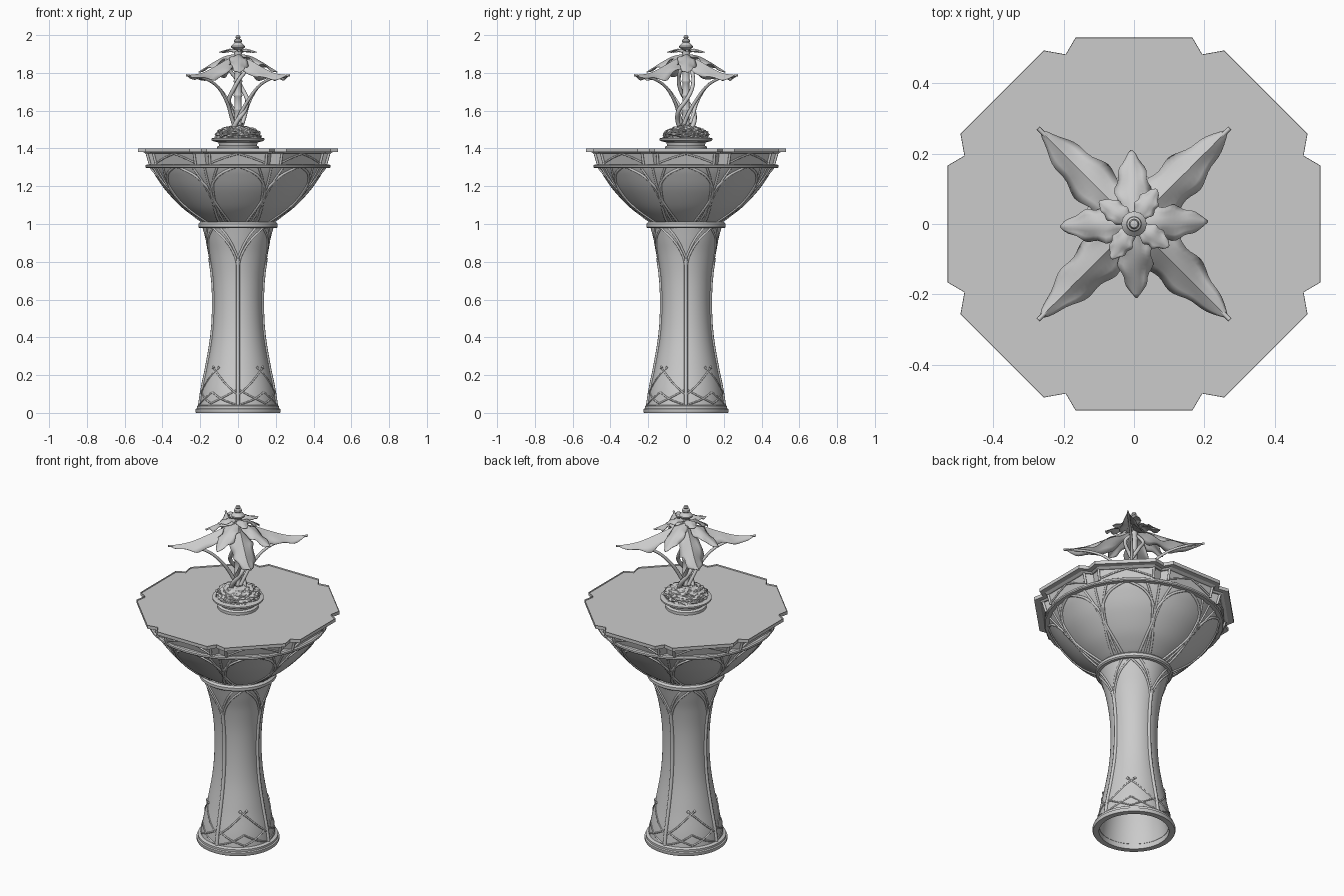
import bpy
import bmesh
import math
import random
from math import sin, cos, pi, radians
from mathutils import Vector, noise

random.seed(4)
if "Cube" in bpy.data.objects:
    bpy.data.objects.remove(bpy.data.objects["Cube"])

stone = bpy.data.materials.new("pale_grey_stone")
stone.use_nodes = True
GREY = (0.6, 0.6, 0.6, 1)
stone.diffuse_color = GREY
stone.node_tree.nodes["Principled BSDF"].inputs["Base Color"].default_value = GREY


# ---------- helpers ----------
def finish(name, bm, angle=35):
    mesh = bpy.data.meshes.new(name)
    bm.to_mesh(mesh)
    bm.free()
    mesh.materials.append(stone)
    obj = bpy.data.objects.new(name, mesh)
    bpy.context.collection.objects.link(obj)
    bpy.ops.object.select_all(action="DESELECT")
    obj.select_set(True)
    bpy.context.view_layer.objects.active = obj
    bpy.ops.object.shade_smooth_by_angle(angle=radians(angle))
    return obj


def smooth(points, steps=6):
    """Catmull-Rom curve through the points."""
    pts = [Vector(p) for p in points]
    pts = [2 * pts[0] - pts[1]] + pts + [2 * pts[-1] - pts[-2]]
    out = []
    for a, b, c, d in zip(pts, pts[1:], pts[2:], pts[3:]):
        for i in range(steps):
            t = i / steps
            out.append(0.5 * (2 * b + (c - a) * t + (2 * a - 5 * b + 4 * c - d) * t * t
                              + (3 * b - a - 3 * c + d) * t ** 3))
    return out + [pts[-2]]


def radius_at(profile, z):
    for (r0, z0), (r1, z1) in zip(profile, profile[1:]):
        if z <= z1:
            return r0 + (r1 - r0) * max(0, (z - z0) / (z1 - z0))
    return profile[-1][0]


def revolve(name, profile, closed=False, sides=64):
    bm = bmesh.new()
    vs = [bm.verts.new((r, 0, z)) for r, z in profile]
    es = [bm.edges.new(p) for p in zip(vs, vs[1:])]
    if closed:
        es.append(bm.edges.new((vs[-1], vs[0])))
    bmesh.ops.spin(bm, geom=vs + es, cent=(0, 0, 0), axis=(0, 0, 1), angle=2 * pi, steps=sides)
    bmesh.ops.remove_doubles(bm, verts=bm.verts, dist=0.0001)
    bmesh.ops.recalc_face_normals(bm, faces=bm.faces)
    return finish(name, bm)


def tubes(name, paths, thick, taper=1.0):
    curve = bpy.data.curves.new(name, "CURVE")
    curve.dimensions = "3D"
    curve.bevel_depth = thick
    curve.bevel_resolution = 2
    curve.use_fill_caps = True
    for path in paths:
        spline = curve.splines.new("POLY")
        spline.points.add(len(path) - 1)
        for i, p in enumerate(path):
            spline.points[i].co = (*p, 1)
            spline.points[i].radius = 1 + (taper - 1) * i / (len(path) - 1)
        spline.use_smooth = True
    curve.materials.append(stone)
    obj = bpy.data.objects.new(name, curve)
    bpy.context.collection.objects.link(obj)
    return obj


def on_surface(profile, keys):
    """Path over a round surface from (degrees, height) keys."""
    return [(radius_at(profile, z) * cos(radians(a)), radius_at(profile, z) * sin(radians(a)), z)
            for a, z in smooth(keys)]


def mirrored(profile, keys, count, start=0):
    """Left and right copies of a path, repeated around the axis."""
    return [on_surface(profile, [(start + 360 * k / count + s * a, z) for a, z in keys])
            for k in range(count) for s in (1, -1)]


def leaf(name, degrees, midrib, half_width, droop, wave):
    """Folded leaf along a (radius, height) midrib."""
    bm = bmesh.new()
    spine = smooth(midrib, 6)
    cols = (-1, -0.66, -0.33, 0, 0.33, 0.66, 1)
    a = radians(degrees)
    rows = []
    for i, (r, z) in enumerate(spine):
        t = i / (len(spine) - 1)
        w = half_width * (sin(pi * t ** 0.85) ** 0.8 if 0 < t < 1 else 0) + 0.003
        w *= 1 + 0.1 * sin(t * 22 + degrees)
        row = []
        for c in cols:
            y = c * w
            h = z - droop * abs(y) + wave * c * c * sin(t * 15 + c * 2) * w
            row.append(bm.verts.new((r * cos(a) - y * sin(a), r * sin(a) + y * cos(a), h)))
        rows.append(row)
    for lo, hi in zip(rows, rows[1:]):
        for j in range(len(cols) - 1):
            bm.faces.new((lo[j], hi[j], hi[j + 1], lo[j + 1]))
    obj = finish(name, bm, 50)
    shell = obj.modifiers.new("thickness", "SOLIDIFY")
    shell.thickness = 0.003
    return obj


# ---------- pedestal: hollow flared column with rings ----------
column = smooth([(0.203, 0.03), (0.19, 0.12), (0.165, 0.24), (0.138, 0.4), (0.128, 0.55),
                 (0.132, 0.7), (0.15, 0.83), (0.172, 0.92), (0.19, 0.99)])
inner = [(r - 0.015, z) for r, z in reversed(column)]
revolve("column", list(column) + inner, closed=True)
revolve("base_ring", [(0.19, 0), (0.222, 0), (0.225, 0.005), (0.225, 0.02), (0.218, 0.024),
                      (0.218, 0.036), (0.208, 0.042), (0.19, 0.042)], closed=True)
revolve("neck_ring", [(0.15, 0.978), (0.203, 0.978), (0.21, 0.984), (0.21, 1.0), (0.2, 1.01),
                      (0.15, 1.01)], closed=True)

# Column tracery: ribs, pointed arches and crossing stems at the foot
tubes("column_ribs", [on_surface(column, [(k * 90, 0.04), (k * 90, 0.4), (k * 90, 0.82)])
                      for k in range(4)], 0.01)
tubes("column_arches", mirrored(column, [(0, 0.76), (6, 0.83), (22, 0.91), (45, 0.98)], 4)
      + mirrored(column, [(0, 0.82), (16, 0.92), (30, 0.98)], 4), 0.006)
tubes("foot_stems", mirrored(column, [(2, 0.1), (18, 0.145), (36, 0.2), (52, 0.24)], 4)
      + mirrored(column, [(3, 0.12), (22, 0.085), (45, 0.05)], 4)
      + mirrored(column, [(4, 0.045), (24, 0.07), (45, 0.11)], 4), 0.0045)
tubes("foot_buds", mirrored(column, [(50, 0.236), (53, 0.243)], 4), 0.008)

# ---------- bowl ----------
bowl = smooth([(0.17, 1.0), (0.22, 1.03), (0.3, 1.09), (0.385, 1.18), (0.44, 1.26), (0.467, 1.31)])
revolve("bowl", [(0, 1.0)] + list(bowl) + [(0, 1.31)])
revolve("bowl_band", [(0.44, 1.296), (0.484, 1.296), (0.489, 1.301), (0.489, 1.311),
                      (0.482, 1.316), (0.44, 1.316)], closed=True, sides=32)
tubes("bowl_arches", mirrored(bowl, [(13, 1.005), (18, 1.06), (22, 1.13), (21, 1.19),
                                     (13, 1.26), (0, 1.308)], 8), 0.007)
tubes("bowl_forks", mirrored(bowl, [(0, 1.06), (1, 1.13), (4, 1.22), (9, 1.305)], 8, 22.5), 0.006)
tubes("bowl_ribs", [on_surface(bowl, [(k * 45 + 22.5, 1.01), (k * 45 + 22.5, 1.16),
                                      (k * 45 + 22.5, 1.305)]) for k in range(8)], 0.006)

# ---------- notched octagonal rim ----------
corner = [(0.53, 0.166), (0.482, 0.194), (0.493, 0.256),
          (0.256, 0.493), (0.194, 0.482), (0.166, 0.53)]
outline = []
for k in range(4):
    c, s = round(cos(k * pi / 2)), round(sin(k * pi / 2))
    outline += [(x * c - y * s, x * s + y * c) for x, y in corner]


def notched_slab(name, z0, scale0, z1, scale1, lip=0):
    bm = bmesh.new()
    low = [bm.verts.new((x * scale0, y * scale0, z0)) for x, y in outline]
    high = [bm.verts.new((x * scale1, y * scale1, z1)) for x, y in outline]
    bm.faces.new(low[::-1])
    top = bm.faces.new(high)
    for i in range(len(low)):
        j = (i + 1) % len(low)
        bm.faces.new((low[i], low[j], high[j], high[i]))
    if lip:
        bmesh.ops.inset_region(bm, faces=[top], thickness=lip, use_even_offset=True)
        bmesh.ops.inset_region(bm, faces=[top], thickness=0.001, depth=-0.008)
    return finish(name, bm, 20)


notched_slab("bowl_wall", 1.31, 0.87, 1.382, 0.91)
notched_slab("rim_moulding", 1.372, 0.92, 1.382, 0.95)
notched_slab("rim_and_water", 1.38, 1.0, 1.4, 1.0, lip=0.022)

# Gabled tracery and posts on each wall panel
gables, posts = [], []
for k in range(8):
    a = k * pi / 4
    for s in (1, -1):
        def panel(y, z):
            d = 0.466 + (z - 1.316) * 0.28
            return (d * cos(a) - y * s * sin(a), d * sin(a) + y * s * cos(a), z)
        gables.append([panel(0.14, 1.325), panel(0.07, 1.352), panel(0, 1.372)])
        posts.append([panel(0.148, 1.315), panel(0.152, 1.376)])
tubes("wall_gables", gables, 0.005)
tubes("wall_posts", posts, 0.007)

# ---------- planter with foliage mound ----------
revolve("planter", [(0, 1.39), (0.112, 1.39), (0.112, 1.408), (0.1, 1.415), (0.104, 1.432),
                    (0.13, 1.438), (0.14, 1.444), (0.14, 1.453), (0.122, 1.458), (0, 1.458)], sides=48)
bm = bmesh.new()
bmesh.ops.create_icosphere(bm, subdivisions=5, radius=1)
for v in bm.verts:
    bump = 1 + 0.12 * noise.noise(v.co * 7) + 0.07 * noise.noise(v.co * 17)
    v.co = Vector((v.co.x * 0.118, v.co.y * 0.118, v.co.z * 0.052)) * bump
    v.co.z += 1.468
finish("foliage_mound", bm, 30)

# ---------- stem, vines and arms ----------
stem = [(0, 1.48), (0.024, 1.48)]
for k in range(5):
    z = 1.52 + k * 0.075
    stem += [(0.018, z), (0.023, z + 0.008), (0.023, z + 0.014), (0.018, z + 0.022)]
revolve("stem", stem + [(0.018, 1.9), (0, 1.9)], sides=20)

vines = []
for k in range(2):
    path = []
    for i in range(7):
        a = k * pi + 0.6 + i * 0.85
        r = 0.045 - 0.008 * cos(i * 1.4)
        path.append((r * cos(a), r * sin(a), 1.49 + i * 0.055))
    vines.append(smooth(path + [(0, 0, 1.87)]))
tubes("twisting_vines", vines, 0.013, 0.7)

arms = []
for k in range(4):
    a = pi / 4 + k * pi / 2
    keys = [(0.025, -1.2, 1.53), (0.04, -0.5, 1.58), (0.075, -0.1, 1.645), (0.15, 0, 1.725),
            (0.25, 0, 1.77), (0.385, 0, 1.787)]
    arms.append(smooth([(r * cos(a + d), r * sin(a + d), z) for r, d, z in keys]))
tubes("leaf_arms", arms, 0.011, 0.55)

# ---------- three tiers of leaves ----------
for k in range(4):
    leaf(f"large_leaf_{k + 1}", 45 + 90 * k,
         [(0.01, 1.885), (0.08, 1.872), (0.17, 1.835), (0.27, 1.8), (0.375, 1.788)], 0.06, 0.75, 0.2)
    leaf(f"middle_leaf_{k + 1}", 2 + 90 * k,
         [(0.01, 1.9), (0.07, 1.888), (0.14, 1.85), (0.21, 1.805)], 0.046, 0.4, 0.2)
    leaf(f"small_leaf_{k + 1}", 57 + 90 * k,
         [(0.01, 1.918), (0.05, 1.928), (0.085, 1.92), (0.118, 1.912)], 0.028, 0.3, 0.15)

# ---------- finial ----------
revolve("finial", [(0, 1.89), (0.02, 1.9), (0.022, 1.925), (0.036, 1.935), (0.036, 1.942),
                   (0.026, 1.952), (0.018, 1.96), (0.022, 1.967), (0.02, 1.975), (0.01, 1.981),
                   (0.014, 1.988), (0.011, 1.996), (0, 2.0)], sides=16)
